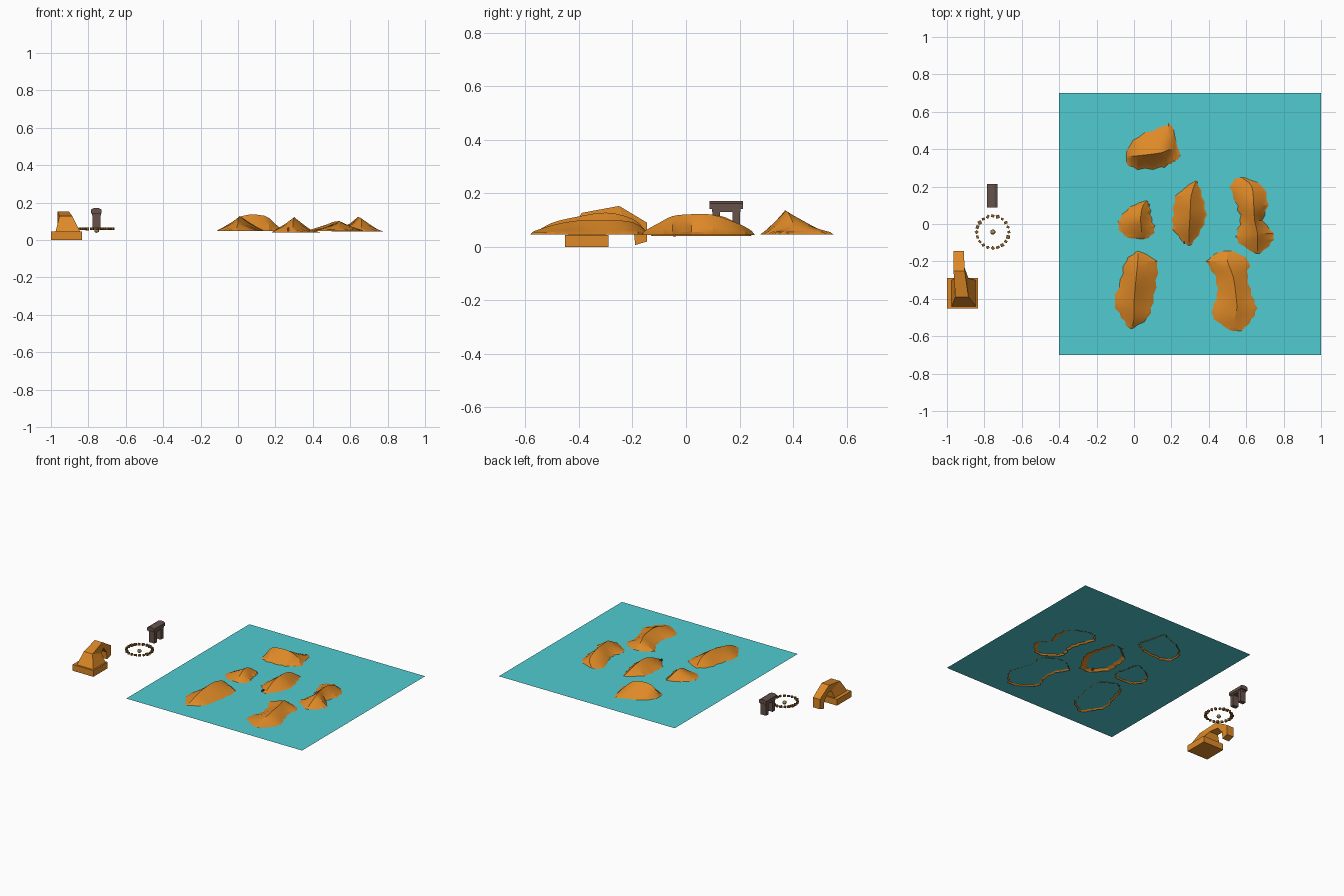
import bpy, bmesh, math, random
from mathutils import Vector

if "Cube" in bpy.data.objects:
    bpy.data.objects.remove(bpy.data.objects["Cube"])

random.seed(4)
PLANE_Z = 0.055


def material(name, rgb):
    m = bpy.data.materials.new(name)
    m.diffuse_color = (*rgb, 1)
    m.use_nodes = True
    m.node_tree.nodes["Principled BSDF"].inputs["Base Color"].default_value = m.diffuse_color
    return m


SAND = material("orange_sand", (0.73, 0.25, 0.02))
TEAL = material("teal_ground", (0.08, 0.60, 0.63))
STONE = material("dark_brown_stone", (0.135, 0.085, 0.07))
PEBBLE = material("brown_pebble", (0.26, 0.11, 0.02))
TAN = material("tan_ball", (0.48, 0.36, 0.12))


def make(name, verts, faces, mat, smooth=False, recalc=True):
    me = bpy.data.meshes.new(name)
    me.from_pydata(verts, [], faces)
    if recalc:
        bm = bmesh.new()
        bm.from_mesh(me)
        bmesh.ops.recalc_face_normals(bm, faces=bm.faces)
        bm.to_mesh(me)
        bm.free()
    me.materials.append(mat)
    ob = bpy.data.objects.new(name, me)
    bpy.context.collection.objects.link(ob)
    if smooth:
        bpy.context.view_layer.objects.active = ob
        ob.select_set(True)
        bpy.ops.object.shade_smooth_by_angle(angle=math.radians(25))
        ob.select_set(False)
    return ob


def loft(name, rings, mat):
    n = len(rings[0])
    verts = [p for r in rings for p in r]
    faces = [tuple(range(n)), tuple(range(len(verts) - n, len(verts)))]
    for i in range(len(rings) - 1):
        for j in range(n):
            k = (j + 1) % n
            faces.append((i * n + j, i * n + k, (i + 1) * n + k, (i + 1) * n + j))
    return make(name, verts, faces, mat)


def box(name, x0, x1, y0, y1, z0, z1, mat):
    ring = lambda z: [(x0, y0, z), (x1, y0, z), (x1, y1, z), (x0, y1, z)]
    return loft(name, [ring(z0), ring(z1)], mat)


def spline(rows, steps):
    # Catmull-Rom interpolation through the given rows
    out = []
    n = len(rows)
    for i in range(n - 1):
        a, b, c, d = (rows[max(0, min(n - 1, k))] for k in (i - 1, i, i + 1, i + 2))
        for s in range(steps):
            t = s / steps
            out.append([0.5 * (2 * q + (r - p) * t + (2 * p - 5 * q + 4 * r - w) * t * t
                               + (3 * q - p - 3 * r + w) * t ** 3)
                        for p, q, r, w in zip(a, b, c, d)])
    out.append(list(rows[-1]))
    return out


def dune(name, rows, swap=False, skirt=0.012, low=0.047, right=0.0):
    # rows: position along the dune, left edge, right edge, crest, crest height
    st = spline(rows, 3)
    us = (-1, -0.8, -0.6, -0.4, -0.2, 0, 0.2, 0.4, 0.6, 0.8, 1)
    grid = []
    for i, (p, l, r, c, h) in enumerate(st):
        wob = 0.005 * (-1) ** i if 0 < i < len(st) - 1 else 0
        l, r = l + wob, r + wob
        row = [(l - skirt, p, low)]
        for u in us:
            a = abs(u)
            x = c + (r - c) * a if u > 0 else c + (l - c) * a
            row.append((x, p, PLANE_Z + (h - PLANE_Z) * (1 - a) ** 1.08))
        row.append((r + skirt + right, p, low))
        grid.append(row)
    # skirt dips under the ground at both ends
    for idx, d in ((0, -skirt), (-1, skirt)):
        end = [(x, y + d, low) for x, y, z in grid[idx]]
        grid = [end] + grid if idx == 0 else grid + [end]
    m = len(grid[0])
    verts = [((y, x, z) if swap else (x, y, z)) for r in grid for x, y, z in r]
    faces = []
    for i in range(len(grid) - 1):
        for j in range(m - 1):
            f = (i * m + j, i * m + j + 1, (i + 1) * m + j + 1, (i + 1) * m + j)
            faces.append(f[::-1] if swap else f)
    return make(name, verts, faces, SAND, smooth=True, recalc=False)


# Flat ground sheet
make("ground_sheet", [(-0.4, -0.7, PLANE_Z), (1, -0.7, PLANE_Z), (1, 0.7, PLANE_Z), (-0.4, 0.7, PLANE_Z)],
     [(0, 1, 2, 3)], TEAL, recalc=False)

# Six dunes
dune("dune_front_left", [(-.555, -.03, .0, -.01, .06), (-.50, -.065, .075, 0, .09), (-.42, -.105, .10, 0, .11),
                         (-.30, -.07, .12, .01, .128), (-.20, -.045, .12, .02, .105), (-.15, .01, .035, .02, .06)])
dune("dune_middle", [(-.11, .28, .31, .295, .06), (-.03, .21, .36, .295, .10), (.05, .21, .385, .30, .122),
                     (.15, .225, .365, .305, .11), (.225, .32, .34, .33, .06)], skirt=.022, low=.04, right=.03)
dune("dune_small", [(-.075, -.03, .08, .045, .06), (-.03, -.08, .112, .04, .09), (.03, -.075, .092, .035, .112),
                    (.09, -.02, .085, .045, .09), (.12, .05, .075, .065, .06)])
dune("dune_back", [(-.037, .32, .40, .36, .06), (.02, .295, .465, .365, .128), (.14, .30, .515, .38, .13),
                   (.20, .325, .53, .40, .085), (.225, .34, .44, .38, .065), (.245, .355, .375, .365, .057)], swap=True)
dune("dune_right", [(-.155, .645, .68, .66, .06), (-.10, .56, .735, .66, .09), (-.05, .55, .745, .66, .115),
                    (.02, .57, .69, .645, .122), (.10, .55, .715, .64, .12), (.20, .515, .69, .63, .085),
                    (.245, .55, .60, .58, .06)], right=.02, low=.045)
dune("dune_front_right", [(-.57, .52, .58, .55, .058), (-.51, .43, .63, .54, .078), (-.45, .42, .655, .55, .092),
                          (-.38, .445, .63, .545, .10), (-.28, .435, .605, .53, .10), (-.20, .39, .615, .50, .092),
                          (-.148, .46, .54, .50, .06)])

# Tiny dark stake beside the middle dune
box("small_stake", .264, .273, -.108, -.09, .045, .068, STONE)

# Rock arch on a block
box("arch_block", -1, -.835, -.452, -.29, 0, .045, SAND)
arch = [(-.975, -.845, -.44, .045, -.30, .045), (-.955, -.885, -.39, .127, -.29, .095),
        (-.965, -.905, -.25, .153, -.235, .105), (-.965, -.91, -.145, .09, -.195, .06),
        (-.965, -.91, -.145, .02, -.19, .007)]
loft("rock_arch", [[(l, yo, zo), (r, yo, zo), (r, yi, zi), (l, yi, zi)] for l, r, yo, zo, yi, zi in arch], SAND)

# Stone gate: two slabs, a lintel and a chamfered cap
for side, y in (("front", .113), ("back", .187)):
    box("gate_post_" + side, -.778, -.735, y - .014, y + .014, .055, .135, STONE)
box("gate_lintel", -.78, -.733, .097, .203, .131, .143, STONE)
cap = [(-.785, .142), (-.73, .142), (-.73, .163), (-.745, .171), (-.77, .171), (-.785, .163)]
loft("gate_cap", [[(x, y, z) for x, z in cap] for y in (.088, .213)], STONE)

# Ring of pebbles with a ball in the middle
CX, CY, COUNT = -.755, -.043, 20
for i in range(COUNT):
    a = math.tau * i / COUNT
    x, y = CX + .086 * math.cos(a), CY + .086 * math.sin(a)
    w, d, h = (random.uniform(.006, .010) for _ in range(3))
    ob = box("pebble_%02d" % i, -w, w, -d, d, -h * .8, h * .8, PEBBLE)
    ob.location = (x, y, .06)
    ob.rotation_euler = (0, 0, random.uniform(0, 1.5))

bm = bmesh.new()
bmesh.ops.create_icosphere(bm, subdivisions=2, radius=.014)
me = bpy.data.meshes.new("ring_ball")
bm.to_mesh(me)
bm.free()
me.materials.append(TAN)
ball = bpy.data.objects.new("ring_ball", me)
ball.location = (CX, CY, .052)
bpy.context.collection.objects.link(ball)
